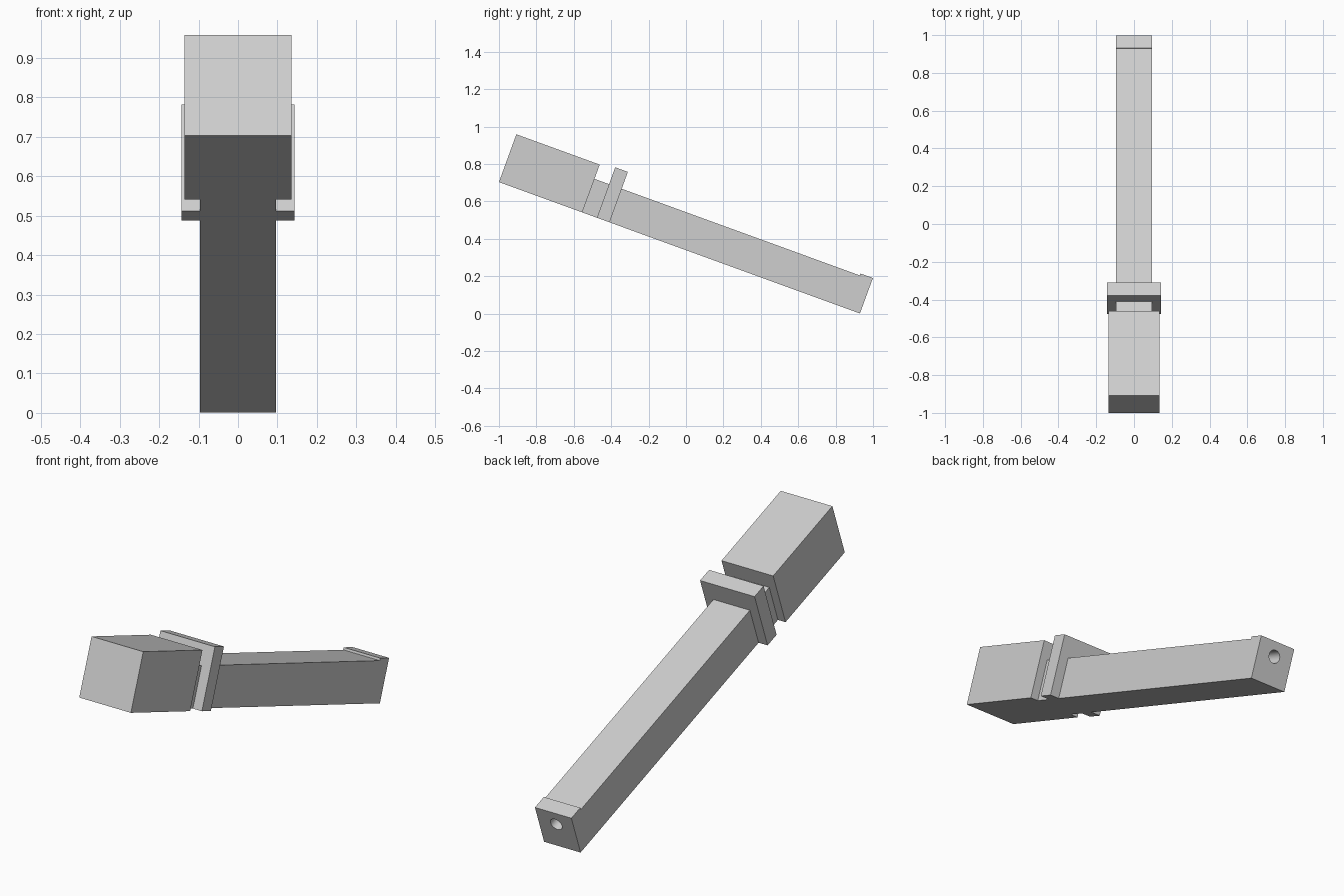
import bpy, bmesh, math
from mathutils import Matrix

cube = bpy.data.objects.get("Cube")
if cube:
    bpy.data.objects.remove(cube, do_unlink=True)

grey = bpy.data.materials.new("light grey")
grey.use_nodes = True
colour = (0.62, 0.62, 0.62, 1)
grey.diffuse_color = colour
grey.node_tree.nodes["Principled BSDF"].inputs["Base Color"].default_value = colour

# The whole tool lies along its own y axis, tipped down towards the back
TILT = Matrix.Translation((0, -1, 0.703)) @ Matrix.Rotation(math.radians(-20), 4, 'X')


def add_object(name, bm):
    bmesh.ops.recalc_face_normals(bm, faces=bm.faces[:])
    mesh = bpy.data.meshes.new(name)
    bm.to_mesh(mesh)
    bm.free()
    mesh.materials.append(grey)
    obj = bpy.data.objects.new(name, mesh)
    bpy.context.collection.objects.link(obj)
    obj.matrix_world = TILT
    return obj


def extrude_profile(name, half_width, profile):
    """Sweep a side profile of (length, height) points across the width."""
    bm = bmesh.new()
    face = bm.faces.new([bm.verts.new((-half_width, u, v)) for u, v in profile])
    swept = bmesh.ops.extrude_face_region(bm, geom=[face])["geom"]
    verts = [g for g in swept if isinstance(g, bmesh.types.BMVert)]
    bmesh.ops.translate(bm, verts=verts, vec=(2 * half_width, 0, 0))
    return add_object(name, bm)


def block(name, half_width, start, end, height):
    return extrude_profile(name, half_width,
                           [(start, 0), (end, 0), (end, height), (start, height)])


# Head, neck and collar
block("head", 0.136, 0, 0.474, 0.272)
block("neck", 0.096, 0.474, 0.557, 0.191)
block("collar", 0.1435, 0.557, 0.629, 0.287)

# Long handle with a small raised lip at its end
handle = extrude_profile("handle", 0.096, [
    (0.629, 0), (2.054, 0), (2.054, 0.202), (1.983, 0.202), (1.983, 0.191), (0.629, 0.191)])

# Round hole bored into the end of the handle
bm = bmesh.new()
bmesh.ops.create_cone(bm, cap_ends=True, segments=32, radius1=0.03, radius2=0.03, depth=0.2,
                      matrix=Matrix.Translation((0, 2.054, 0.134)) @ Matrix.Rotation(math.pi / 2, 4, 'X'))
cutter = add_object("hole_cutter", bm)
cutter.hide_render = True
bpy.context.view_layer.update()

cut = handle.modifiers.new("hole", 'BOOLEAN')
cut.operation = 'DIFFERENCE'
cut.solver = 'EXACT'
cut.object = cutter
bpy.ops.object.select_all(action='DESELECT')
handle.select_set(True)
bpy.context.view_layer.objects.active = handle
bpy.ops.object.modifier_apply(modifier=cut.name)
bpy.data.objects.remove(cutter, do_unlink=True)
bpy.ops.object.shade_smooth_by_angle(angle=math.radians(30))
